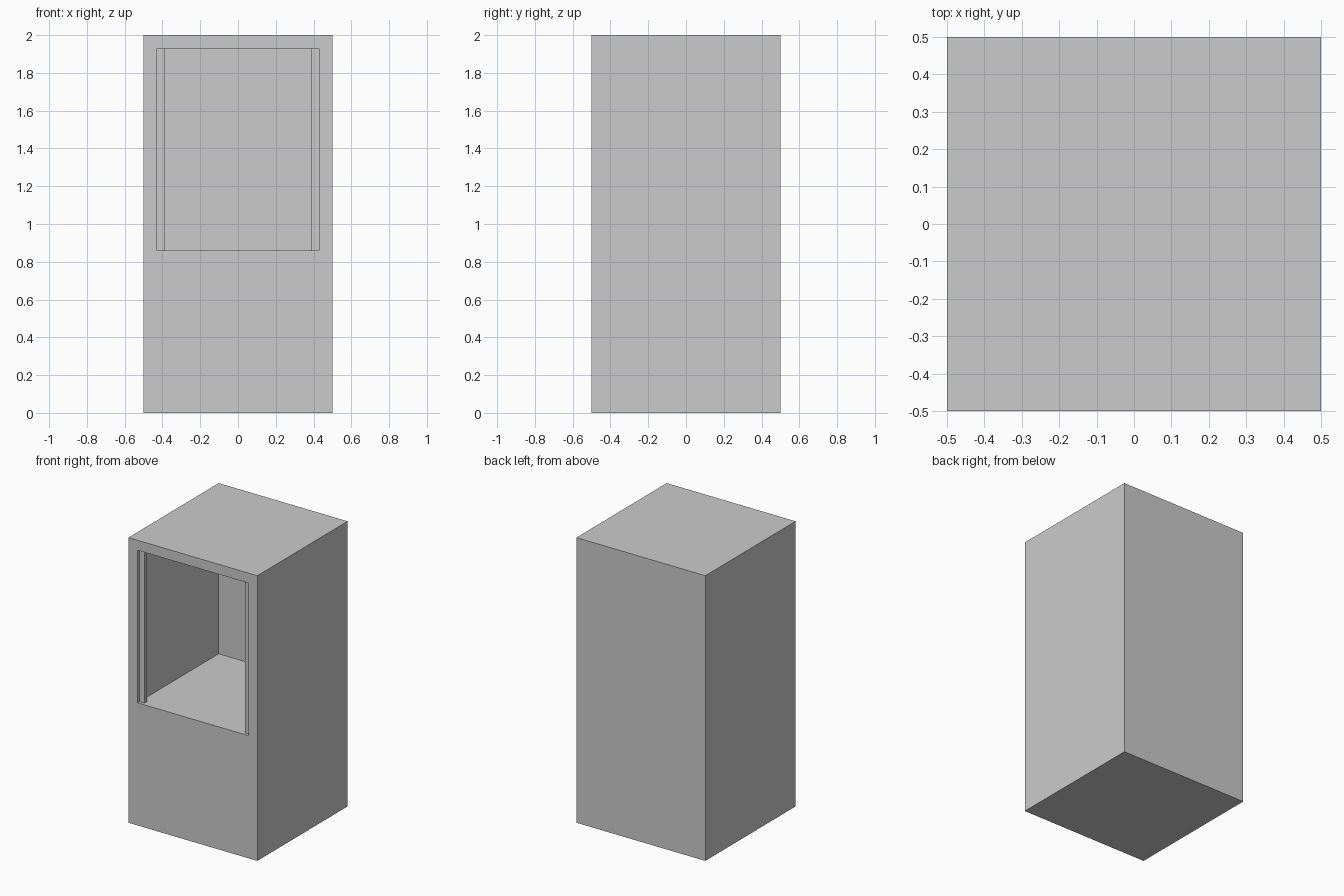
import bpy, bmesh
from mathutils import Matrix, Vector

if "Cube" in bpy.data.objects:
    bpy.data.objects.remove(bpy.data.objects["Cube"])

RIM, SILL, DEPTH = 0.07, 0.86, 0.90


def add_object(name, bm):
    bmesh.ops.recalc_face_normals(bm, faces=bm.faces)
    mesh = bpy.data.meshes.new(name)
    bm.to_mesh(mesh)
    bm.free()
    obj = bpy.data.objects.new(name, mesh)
    bpy.context.collection.objects.link(obj)
    return obj


def box(bm, lo, hi):
    lo, hi = Vector(lo), Vector(hi)
    mat = Matrix.Translation((lo + hi) / 2) @ Matrix.Diagonal((*(hi - lo), 1))
    bmesh.ops.create_cube(bm, size=1, matrix=mat)


# Cabinet body: inset the front face, raise its sill, push it back as a cavity
bm = bmesh.new()
box(bm, (-0.5, -0.5, 0), (0.5, 0.5, 2))
bm.normal_update()
front = min(bm.faces, key=lambda f: f.calc_center_median().y)
bmesh.ops.inset_region(bm, faces=[front], thickness=RIM, use_even_offset=True)
for v in front.verts:
    if v.co.z < 1:
        v.co.z = SILL
new = bmesh.ops.extrude_face_region(bm, geom=[front])["geom"]
bmesh.ops.translate(bm, vec=(0, DEPTH, 0),
                    verts=[g for g in new if isinstance(g, bmesh.types.BMVert)])
if front.is_valid:
    bmesh.ops.delete(bm, geom=[front], context="FACES_ONLY")
add_object("cabinet_body", bm)

# Slim upright strips just inside both sides of the opening
for side, name in ((-1, "left_opening_strip"), (1, "right_opening_strip")):
    bm = bmesh.new()
    xs = sorted((side * 0.39, side * 0.43))
    box(bm, (xs[0], -0.48, SILL), (xs[1], -0.45, 2 - RIM))
    add_object(name, bm)
